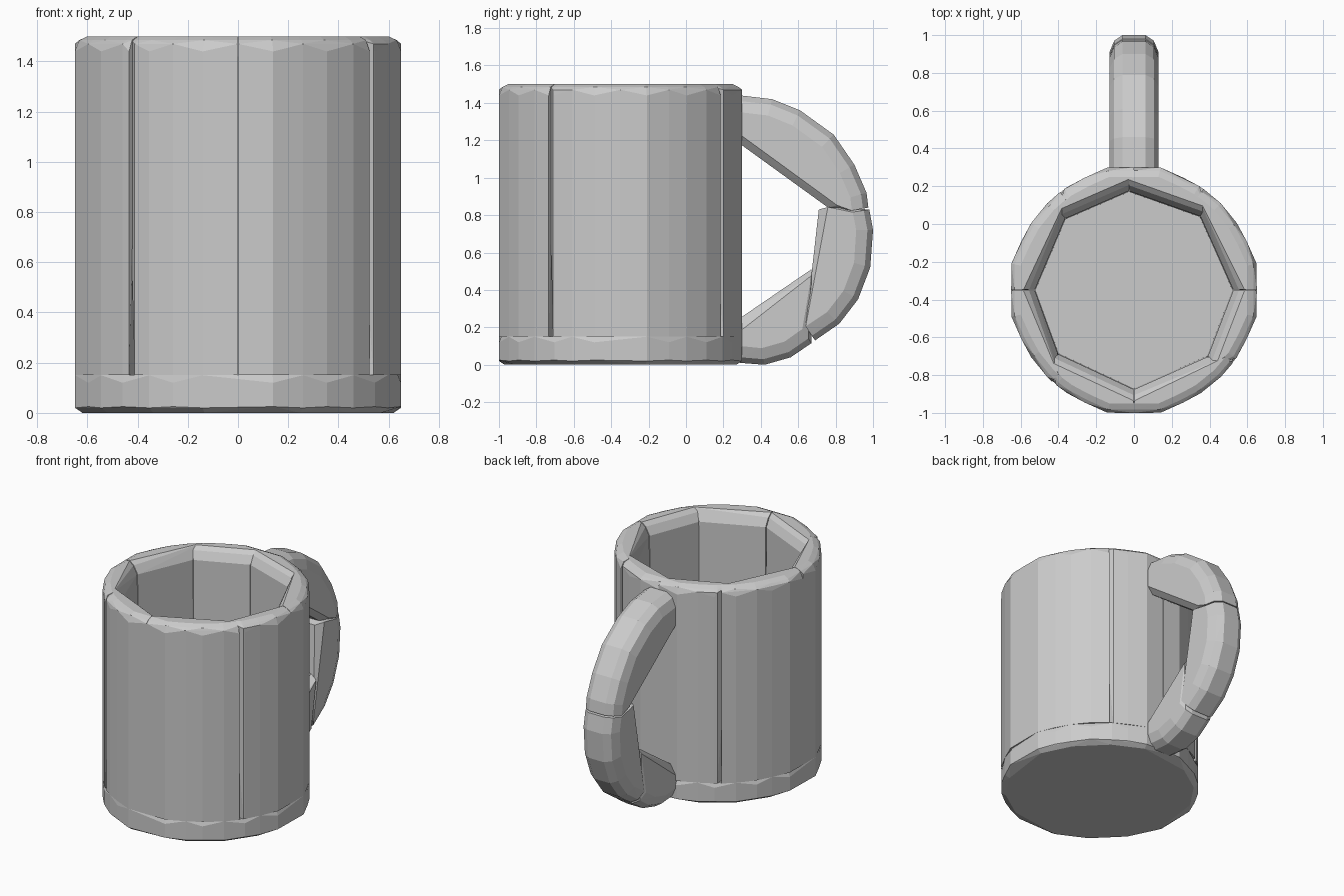
import bpy
import bmesh
from math import radians, cos, sin, hypot

default = bpy.data.objects.get("Cube")
if default:
    bpy.data.objects.remove(default, do_unlink=True)

# One plain grey for the whole mug
grey = bpy.data.materials.new("stone grey")
grey.use_nodes = True
tint = (0.6, 0.6, 0.6, 1)
grey.diffuse_color = tint
grey.node_tree.nodes["Principled BSDF"].inputs["Base Color"].default_value = tint

CENTRE_Y = -0.35
FLOOR = 0.15
TOP = 1.5
HANDLE_CENTRE = (0.29, 0.72)

# Ring of facet angles: broad faces on the axes, narrower ones between
RING = [q * 90 + a for q in range(4) for a in (12.2, 23.5, 33, 45, 57, 66.5, 77.8)]


def hull(name, points):
    """Make a flat-faced convex block around the points."""
    bm = bmesh.new()
    for p in points:
        bm.verts.new(p)
    result = bmesh.ops.convex_hull(bm, input=bm.verts)
    loose = {v for v in result["geom_interior"] if isinstance(v, bmesh.types.BMVert)}
    bmesh.ops.delete(bm, geom=list(loose), context="VERTS")
    bmesh.ops.dissolve_limit(bm, angle_limit=radians(0.5), verts=bm.verts, edges=bm.edges)
    bmesh.ops.recalc_face_normals(bm, faces=bm.faces)
    mesh = bpy.data.meshes.new(name)
    bm.to_mesh(mesh)
    bm.free()
    mesh.materials.append(grey)
    obj = bpy.data.objects.new(name, mesh)
    bpy.context.collection.objects.link(obj)
    return obj


def polar(angle, radius, z):
    a = radians(angle)
    return (radius * cos(a), CENTRE_Y + radius * sin(a), z)


def ring_radius(angle):
    """Radius of the outer wall, a little larger beside the broad faces."""
    off_axis = min(angle % 90, 90 - angle % 90)
    return 0.664 if 12 < off_axis < 13 else 0.65


# Base disc with a small bevel under it
base = []
for i, a in enumerate(RING):
    r = ring_radius(a)
    base += [polar(a, r, 0.02 + 0.005 * (i % 2)), polar(a, r, 0.12),
             polar(a, r - 0.012 * (i % 2), FLOOR)]
    if i % 2 == 0:
        base.append(polar(a, r - 0.03, 0))
hull("base", base)

# Wall staves: (outer joint angle, inner corner angle, half width of the open joint)
JOINTS = [(0, 0, 0.1), (56.7, 48, 1.2), (90, 93, 0.1), (125.8, 134, 1.2),
          (180, 180, 0.1), (229.4, 220, 1.3), (270, 270, 0.1), (325, 318, 1.2)]
for i, (start, corner_a, gap_a) in enumerate(JOINTS):
    end, corner_b, gap_b = JOINTS[(i + 1) % len(JOINTS)]
    if end <= start:
        end, corner_b = end + 360, corner_b + 360
    lo, hi = start + gap_a, end - gap_b
    angles = [lo] + [a for a in RING if lo < a < hi] + [hi]
    points = []
    for k, a in enumerate(angles):
        r = ring_radius(a)
        if k in (0, len(angles) - 1) and a % 90 < 1 or a % 90 > 89:
            r = 0.65
        points += [polar(a, r, FLOOR), polar(a, r, 1.47 - 0.03 * (k % 2)),
                   polar(a, r - 0.018, 1.485), polar(a, r - 0.05, TOP)]
    for a in (corner_a + 0.3, corner_b - 0.3):
        points += [polar(a, 0.52, FLOOR), polar(a, 0.525, 1.42),
                   polar(a, 0.555, 1.475), polar(a, 0.585, TOP)]
    hull(f"wall_stave_{i + 1}", points)


def shift(point, distance):
    """Move a (y, z) point away from the handle centre."""
    dy, dz = point[0] - HANDLE_CENTRE[0], point[1] - HANDLE_CENTRE[1]
    length = hypot(dy, dz)
    return (point[0] + dy / length * distance, point[1] + dz / length * distance)


def handle_piece(name, outer, inner, ends=(), y_limit=1.0, inner_bevel=0.05):
    """Bevelled block between an outer curve and a straight inner edge."""
    points = []
    for side in (-1, 1):
        for width, inset in ((0.06, 0), (0.105, 0.03), (0.13, 0.09)):
            points += [(side * width, *shift(p, -inset)) for p in outer]
        for width, inset in ((0.09, 0), (0.13, inner_bevel)):
            for p in inner:
                y, z = shift(p, inset)
                points.append((side * width, min(y, y_limit), z))
        points += [(side * 0.11, *p) for p in ends]
    hull(name, points)


# Handle in three straight-backed pieces
handle_piece("handle_top",
             [(0.29, 1.44), (0.46, 1.42), (0.61, 1.36), (0.79, 1.23),
              (0.9, 1.07), (0.965, 0.92), (0.975, 0.84)],
             [(0.29, 1.18), (0.76, 0.84)])
handle_piece("handle_middle",
             [(0.98, 0.83), (1.0, 0.72), (0.985, 0.52), (0.92, 0.35),
              (0.82, 0.22), (0.69, 0.13)],
             [(0.71, 0.83), (0.675, 0.5)], ends=[(0.68, 0.2)])
handle_piece("handle_bottom",
             [(0.67, 0.115), (0.56, 0.04), (0.42, 0.0), (0.29, 0.01)],
             [(0.29, 0.25), (0.67, 0.51)], y_limit=0.67, inner_bevel=0.07)
